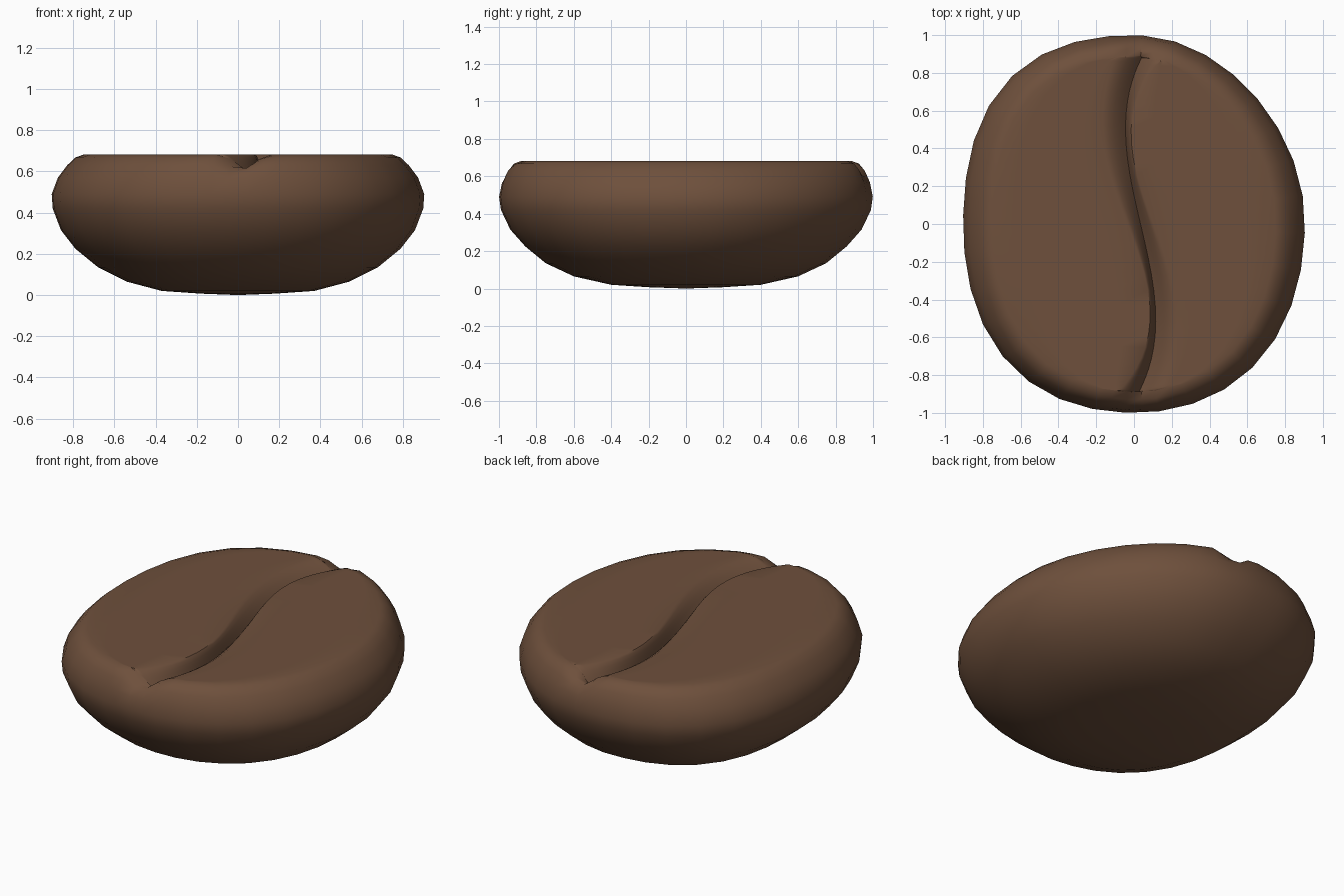
import bpy, bmesh
from math import sin, cos, pi, radians

if "Cube" in bpy.data.objects:
    bpy.data.objects.remove(bpy.data.objects["Cube"], do_unlink=True)

SEG = 64              # points around the rim, two per facet
HALF = SEG // 2
TILT = radians(2.7)   # turns the rim so that the crease ends on rim points

# Half width, half length and height of each ring, bottom to top
RINGS = [(.18, .2, .007), (.37, .4, .02), (.54, .6, .065), (.68, .75, .135),
         (.79, .86, .225), (.86, .94, .315), (.9, .99, .42), (.905, 1, .49),
         (.875, .985, .57), (.83, .96, .63), (.79, .93, .668), (.75, .89, .682)]


def crease_x(y):
    """S-shaped line of the crease."""
    return .035 - .24 * y + .318 * y ** 3


def groove_width(y, side):
    return .07 - .045 * side * sin(pi * y) + .08 * y ** 4


def groove_drop(x, y):
    """Depth of the groove: rounded shoulders, sharp bottom."""
    dx = x - crease_x(y)
    d = abs(dx) / groove_width(y, 1 if dx > 0 else -1)
    return .085 * max(0, 1 - d) ** 1.6


def outline(k, rx, ry):
    """Point k of a faceted, slightly uneven oval, starting at the front."""
    if k % 2:
        a, b = outline(k - 1, rx, ry), outline(k + 1, rx, ry)
        return (a[0] + b[0]) / 2, (a[1] + b[1]) / 2
    t = 2 * pi * k / SEG - TILT
    x, y = sin(t), -cos(t)
    bulge = (-.02 if y > 0 else .029) if x > 0 else (.06 if y > 0 else .04)
    r = 1 + bulge * sin(2 * t) ** 2
    return x * r * rx, y * r * ry


def carved(x, y, z):
    """Lower points near the top where the groove passes."""
    weight = min(1, max(0, (z - .56) / .11))
    return x, y, z - groove_drop(x, y) * weight


bm = bmesh.new()

# Rounded underside and sides
rings = [[bm.verts.new(carved(*outline(k, rx, ry), z)) for k in range(SEG)]
         for rx, ry, z in RINGS]
base = bm.verts.new((0, 0, 0))
for k in range(SEG):
    n = (k + 1) % SEG
    bm.faces.new((base, rings[0][n], rings[0][k]))
    for low, high in zip(rings, rings[1:]):
        bm.faces.new((low[k], low[n], high[n], high[k]))

# Flat top: rows across the bean, with columns that follow the crease
rim = rings[-1]
top_z = RINGS[-1][2]
STEPS = (1, .75, .5, .3, .15)
FLAT = 5


def top_row(j):
    left, right = rim[SEG - j], rim[j]
    a, b = left.co, right.co
    mid_y = (a.y + b.y) / 2
    c = crease_x(mid_y)
    room_l, room_r = c - a.x, b.x - c
    wl = min(groove_width(mid_y, -1), room_l * .8)
    wr = min(groove_width(mid_y, 1), room_r * .8)
    xs = [a.x + (room_l - wl) * i / FLAT for i in range(1, FLAT)]
    xs += [c - wl * s for s in STEPS] + [c] + [c + wr * s for s in reversed(STEPS)]
    xs += [b.x - (room_r - wr) * i / FLAT for i in range(FLAT - 1, 0, -1)]
    row = [left]
    for x in xs:
        y = a.y + (b.y - a.y) * (x - a.x) / (b.x - a.x)
        row.append(bm.verts.new((x, y, top_z - groove_drop(x, y))))
    return row + [right]


rows = [top_row(j) for j in range(1, HALF)]
for front, back in zip(rows, rows[1:]):
    for i in range(len(front) - 1):
        bm.faces.new((front[i], front[i + 1], back[i + 1], back[i]))
for i in range(len(rows[0]) - 1):
    bm.faces.new((rim[0], rows[0][i + 1], rows[0][i]))
    bm.faces.new((rim[HALF], rows[-1][i], rows[-1][i + 1]))

bmesh.ops.recalc_face_normals(bm, faces=bm.faces)
mesh = bpy.data.meshes.new("bean")
bm.to_mesh(mesh)
bm.free()
bean = bpy.data.objects.new("bean", mesh)
bpy.context.collection.objects.link(bean)

# Roasted brown
brown = bpy.data.materials.new("roasted_brown")
brown.use_nodes = True
color = (.156, .08, .045, 1)
brown.diffuse_color = color
brown.node_tree.nodes["Principled BSDF"].inputs["Base Color"].default_value = color
mesh.materials.append(brown)

bpy.ops.object.select_all(action='DESELECT')
bean.select_set(True)
bpy.context.view_layer.objects.active = bean
bpy.ops.object.shade_smooth_by_angle(angle=radians(45))
